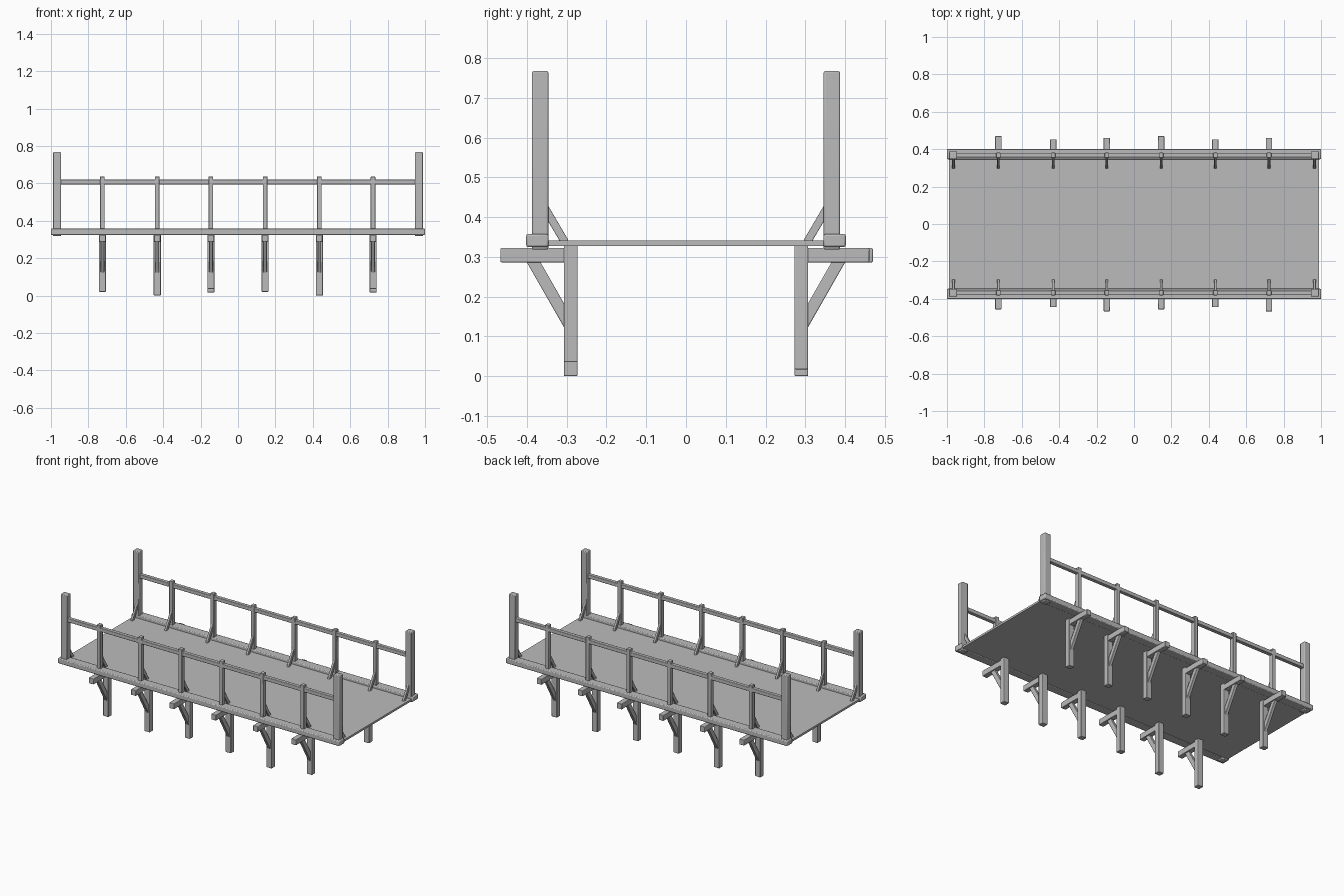
import bpy
from mathutils import Vector, Matrix

cube = bpy.data.objects.get("Cube")
if cube:
    bpy.data.objects.remove(cube, do_unlink=True)

grey = bpy.data.materials.new("plain_grey")
grey.use_nodes = True
colour = (0.5, 0.5, 0.5, 1)
grey.diffuse_color = colour
grey.node_tree.nodes["Principled BSDF"].inputs["Base Color"].default_value = colour


def timber(name, start, end, width, depth, chamfer=0.003):
    """Squared timber from start to end; width runs along x (or y if lengthwise)."""
    start, end = Vector(start), Vector(end)
    axis = (end - start).normalized()
    side = Vector((0, 1, 0)) if abs(axis.x) > 0.9 else Vector((1, 0, 0))
    turn = Matrix((side, axis.cross(side), axis)).transposed().to_4x4()
    bpy.ops.mesh.primitive_cube_add(size=1)
    obj = bpy.context.object
    obj.name = name
    size = Matrix.Diagonal((width, depth, (end - start).length, 1))
    obj.data.transform(Matrix.Translation((start + end) / 2) @ turn @ size)
    obj.data.materials.append(grey)
    if chamfer:
        bevel = obj.modifiers.new("worn_edges", 'BEVEL')
        bevel.width = chamfer
        bevel.segments = 2
        bpy.ops.object.shade_smooth_by_angle()
    return obj


# Deck
timber("deck", (-0.99, 0, 0.334), (0.99, 0, 0.334), 0.75, 0.013, 0)

stations = [-0.725, -0.432, -0.145, 0.145, 0.435, 0.722]
arm_ends = {1: [0.47, 0.453, 0.461], -1: [0.456, 0.445, 0.467]}
leg_feet = {1: [0.02, 0.0, 0.017], -1: [0.02, 0.0, 0.035]}

for s, label in ((1, "back"), (-1, "front")):
    # Edge beam and handrail
    timber(label + "_edge_beam", (-1, s * 0.374, 0.341), (1, s * 0.374, 0.341), 0.056, 0.033, 0.005)
    timber(label + "_handrail", (-0.96, s * 0.368, 0.607), (0.96, s * 0.368, 0.607), 0.024, 0.025)

    # Tall end posts
    for x in (-0.968, 0.968):
        timber(label + "_end_post", (x, s * 0.367, 0.318), (x, s * 0.367, 0.767), 0.043, 0.041, 0.004)

    # Rail braces, at the end posts too
    for x in [-0.965] + stations + [0.965]:
        timber(label + "_rail_brace", (x, s * 0.362, 0.435), (x, s * 0.304, 0.336), 0.014, 0.02, 0.002)

    for i, x in enumerate(stations):
        # Railing uprights
        timber(label + "_upright", (x, s * 0.367, 0.33), (x, s * 0.367, 0.636), 0.025, 0.028)
        # Under-deck brackets: leg, outrigger arm and diagonal strut
        foot = leg_feet[s][i % 3]
        timber(label + "_leg", (x, s * 0.29, foot), (x, s * 0.29, 0.33), 0.038, 0.035)
        timber(label + "_arm", (x, s * 0.28, 0.304), (x, s * arm_ends[s][i % 3], 0.304), 0.034, 0.036)
        timber(label + "_strut", (x, s * 0.39, 0.298), (x, s * 0.29, 0.123), 0.02, 0.03)
